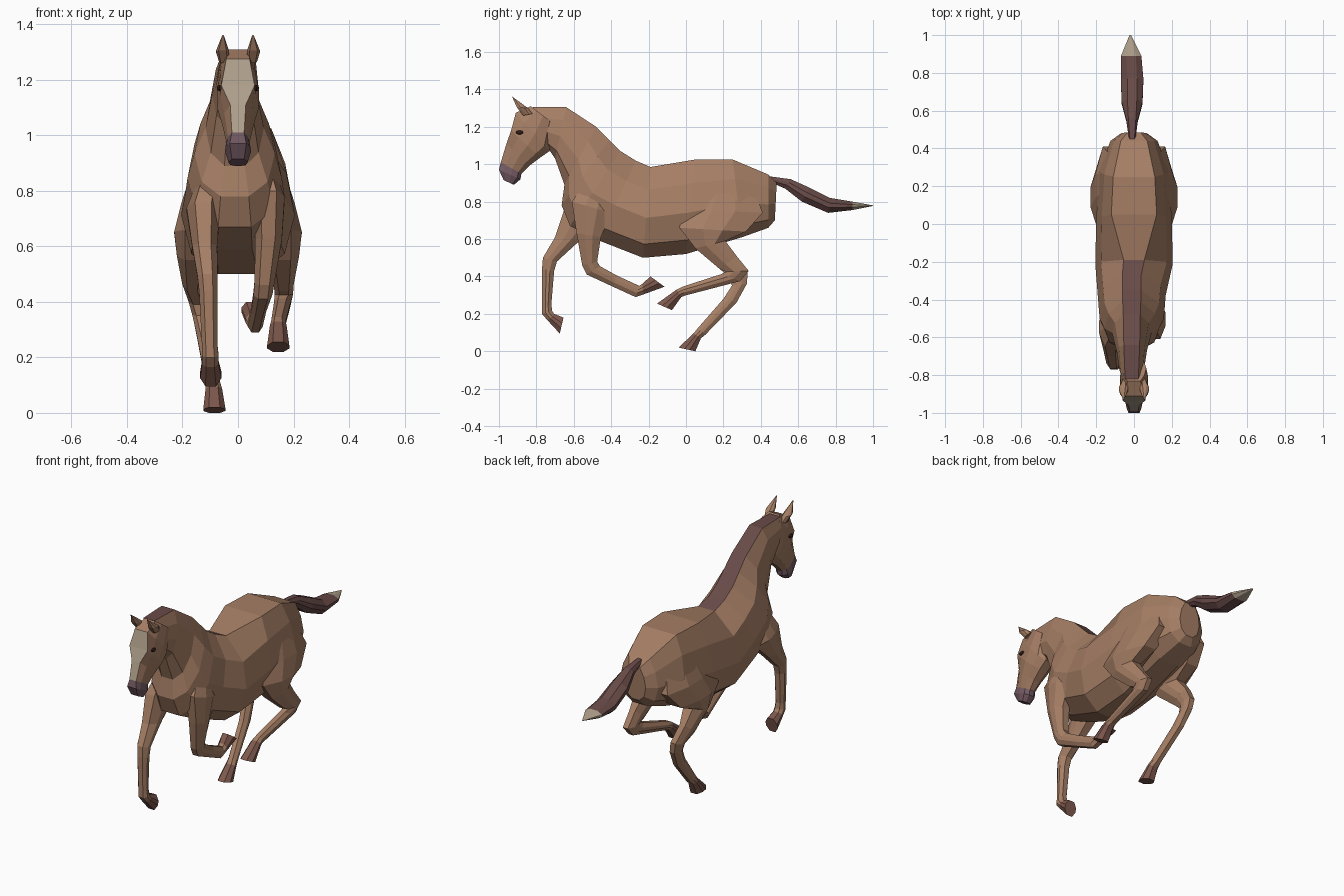
import bpy, bmesh


def material(name, rgb):
    m = bpy.data.materials.new(name)
    m.diffuse_color = (*rgb, 1)
    return m


COAT = material("coat", (0.38, 0.21, 0.13))
HAIR = material("dark_hair", (0.14, 0.07, 0.065))
CREAM = material("cream", (0.43, 0.35, 0.26))
MUZZLE = material("muzzle_skin", (0.17, 0.10, 0.12))
HOOF = material("hoof_horn", (0.21, 0.10, 0.075))
DARK = material("eye_dark", (0.04, 0.015, 0.012))

# Half cross-sections, from edge A to edge B: (width factor, position from A to B)
TRUNK = [(None, 0), (0.85, 0.25), (1, 0.56), (0.82, 0.85), (0.35, 1)]
LIMB = [(None, 0), (1, 0.35), (1, 0.65), (0.5, 1)]


def loft(name, stations, section, mat, stripe=None, tip=None):
    """Station: (A y, A z, B y, B z, half width, half width at A, centre x).
    stripe = (material, first, last) along edge A; tip = (material, first)."""
    bm = bmesh.new()
    rings = []
    for ay, az, by, bz, w, t, cx in stations:
        half = [(t if f is None else f * w, k) for f, k in section]
        pts = half + [(-u, k) for u, k in reversed(half)]
        rings.append([bm.verts.new((cx + u, ay + (by - ay) * k, az + (bz - az) * k))
                      for u, k in pts])
    n = len(rings[0])
    for s, (r, q) in enumerate(zip(rings, rings[1:])):
        for i in range(n):
            j = (i + 1) % n
            f = bm.faces.new((r[i], r[j], q[j], q[i]))
            if tip and s >= tip[1]:
                f.material_index = 2
            elif stripe and i == n - 1 and stripe[1] <= s <= stripe[2]:
                f.material_index = 1
    bm.faces.new(rings[0])
    end = bm.faces.new(rings[-1])
    end.material_index = 2 if tip else 0
    bmesh.ops.recalc_face_normals(bm, faces=bm.faces)
    me = bpy.data.meshes.new(name)
    bm.to_mesh(me)
    bm.free()
    for m in (mat, stripe[0] if stripe else mat, tip[0] if tip else mat):
        me.materials.append(m)
    ob = bpy.data.objects.new(name, me)
    bpy.context.collection.objects.link(ob)
    return ob


def limb(name, stations, side=1):
    # Leg whose last segment is the hoof
    full = [(ay, az, by, bz, w, w * 0.5, x * side) for ay, az, by, bz, w, x in stations]
    return loft(name, full, LIMB, COAT, tip=(HOOF, len(full) - 2))


# Trunk and neck, with the mane as a stripe along the crest
body = [
    (0.485, 0.90, 0.475, 0.70, 0.07, 0.035),
    (0.44, 0.945, 0.44, 0.66, 0.125, 0.07),
    (0.25, 1.025, 0.30, 0.61, 0.185, 0.11),
    (0.05, 1.025, 0.00, 0.52, 0.20, 0.12),
    (-0.19, 0.985, -0.23, 0.50, 0.205, 0.055),
    (-0.27, 1.02, -0.46, 0.59, 0.18, 0.05),
    (-0.35, 1.07, -0.62, 0.67, 0.17, 0.05),
    (-0.41, 1.13, -0.665, 0.78, 0.145, 0.048),
    (-0.48, 1.20, -0.65, 0.89, 0.105, 0.045),
    (-0.64, 1.305, -0.70, 1.03, 0.08, 0.042),
    (-0.82, 1.305, -0.74, 1.09, 0.065, 0.035),
]
loft("body_and_neck", [(*s, -0.012 if s[0] < -0.25 else 0) for s in body],
     TRUNK, COAT, stripe=(HAIR, 4, 9))

# Head with pale blaze and dark muzzle
head = [
    (-0.83, 1.31, -0.71, 1.22, 0.065, 0.035),
    (-0.91, 1.275, -0.73, 1.07, 0.075, 0.042),
    (-0.935, 1.18, -0.78, 1.035, 0.075, 0.06),
    (-0.96, 1.11, -0.84, 0.99, 0.058, 0.028),
    (-0.99, 1.01, -0.88, 0.95, 0.042, 0.022),
    (-1.0, 0.97, -0.885, 0.92, 0.047, 0.03),
    (-0.975, 0.915, -0.92, 0.89, 0.034, 0.022),
]
loft("head", [(*s, 0) for s in head], TRUNK, COAT, stripe=(CREAM, 1, 3), tip=(MUZZLE, 4))

# Ears and eyes
for side, tag in ((1, "right"), (-1, "left")):
    loft("ear_" + tag, [
        (-0.87, 1.26, -0.82, 1.27, 0.018, 0.012, 0.05 * side),
        (-0.905, 1.305, -0.845, 1.30, 0.024, 0.014, 0.056 * side),
        (-0.93, 1.362, -0.92, 1.355, 0.003, 0.002, 0.054 * side)], LIMB, COAT)
    bpy.ops.mesh.primitive_uv_sphere_add(segments=8, ring_count=5, radius=1,
                                         location=(0.067 * side, -0.89, 1.17))
    eye = bpy.context.object
    eye.name = "eye_" + tag
    eye.scale = (0.009, 0.02, 0.011)
    eye.data.materials.append(DARK)

# Tail with pale tip
loft("tail", [
    (0.45, 0.935, 0.46, 0.90, 0.018, 0.012, -0.01),
    (0.56, 0.92, 0.53, 0.87, 0.03, 0.02, -0.01),
    (0.66, 0.875, 0.62, 0.80, 0.055, 0.025, -0.01),
    (0.77, 0.82, 0.76, 0.74, 0.06, 0.025, -0.01),
    (0.89, 0.80, 0.89, 0.755, 0.054, 0.025, -0.015),
    (1.0, 0.78, 1.0, 0.777, 0.004, 0.003, -0.02)], LIMB, HAIR, tip=(CREAM, 4))

# Hind legs: shared thigh, different lower legs
thigh = [
    (0.10, 0.97, 0.36, 0.88, 0.05, 0.095),
    (-0.01, 0.76, 0.41, 0.74, 0.08, 0.125),
    (-0.035, 0.66, 0.32, 0.64, 0.078, 0.152),
    (0.05, 0.55, 0.21, 0.59, 0.06, 0.16),
    (0.18, 0.44, 0.27, 0.51, 0.036, 0.165),
]
limb("hind_leg_right", thigh + [
    (0.215, 0.425, 0.335, 0.43, 0.033, 0.165),
    (0.19, 0.413, 0.29, 0.375, 0.03, 0.16),
    (-0.02, 0.345, -0.005, 0.298, 0.026, 0.145),
    (-0.05, 0.33, -0.025, 0.29, 0.03, 0.145),
    (-0.155, 0.255, -0.075, 0.22, 0.04, 0.145)])
limb("hind_leg_left", thigh + [
    (0.24, 0.39, 0.33, 0.42, 0.033, 0.145),
    (0.245, 0.35, 0.325, 0.36, 0.03, 0.135),
    (0.20, 0.28, 0.27, 0.26, 0.027, 0.12),
    (0.06, 0.12, 0.105, 0.09, 0.026, 0.09),
    (0.04, 0.095, 0.08, 0.07, 0.03, 0.087),
    (-0.04, 0.02, 0.05, 0.0, 0.04, 0.085)], -1)

# Folded right foreleg
limb("front_leg_right", [
    (-0.52, 0.93, -0.42, 0.86, 0.035, 0.085),
    (-0.61, 0.80, -0.40, 0.74, 0.058, 0.11),
    (-0.585, 0.63, -0.455, 0.61, 0.048, 0.11),
    (-0.555, 0.46, -0.475, 0.48, 0.036, 0.095),
    (-0.53, 0.41, -0.46, 0.455, 0.034, 0.09),
    (-0.39, 0.345, -0.37, 0.405, 0.027, 0.075),
    (-0.27, 0.29, -0.25, 0.35, 0.027, 0.062),
    (-0.225, 0.305, -0.235, 0.36, 0.03, 0.058),
    (-0.115, 0.345, -0.19, 0.40, 0.038, 0.05)])

# Reaching left foreleg
limb("front_leg_left", [
    (-0.55, 0.93, -0.44, 0.86, 0.035, 0.085),
    (-0.65, 0.76, -0.44, 0.70, 0.06, 0.125),
    (-0.70, 0.61, -0.57, 0.59, 0.045, 0.12),
    (-0.765, 0.50, -0.69, 0.48, 0.036, 0.11),
    (-0.77, 0.44, -0.705, 0.43, 0.033, 0.107),
    (-0.77, 0.24, -0.72, 0.25, 0.028, 0.102),
    (-0.77, 0.20, -0.715, 0.215, 0.03, 0.1),
    (-0.74, 0.165, -0.705, 0.20, 0.03, 0.1),
    (-0.675, 0.095, -0.655, 0.18, 0.038, 0.098)], -1)
